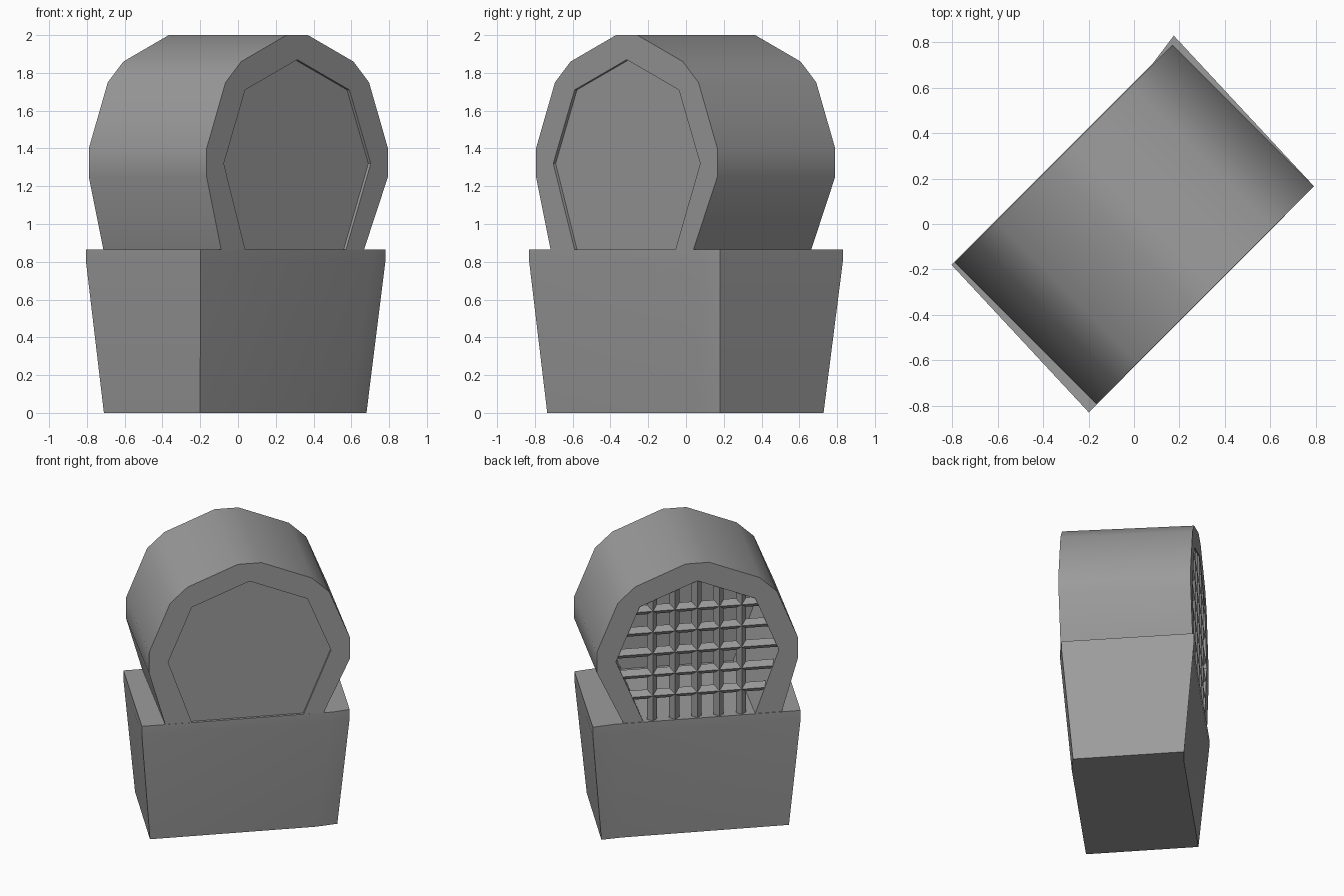
import bpy
import bmesh
import math
from mathutils import Matrix

default = bpy.data.objects.get("Cube")
if default:
    bpy.data.objects.remove(default)

TURN = Matrix.Rotation(math.radians(45), 4, "Z")
FLOOR, FRONT, BACK = 0.865, -0.444, 0.438

grey = bpy.data.materials.new("plain_grey")
grey.use_nodes = True
grey.diffuse_color = (0.33, 0.33, 0.33, 1)
grey.node_tree.nodes["Principled BSDF"].inputs["Base Color"].default_value = grey.diffuse_color


def finish(name, bm):
    """Turn the part into place and make it a smooth-shaded object."""
    bmesh.ops.recalc_face_normals(bm, faces=bm.faces)
    bm.transform(TURN)
    mesh = bpy.data.meshes.new(name)
    bm.to_mesh(mesh)
    bm.free()
    mesh.materials.append(grey)
    obj = bpy.data.objects.new(name, mesh)
    bpy.context.collection.objects.link(obj)
    bpy.ops.object.select_all(action="DESELECT")
    obj.select_set(True)
    bpy.context.view_layer.objects.active = obj
    bpy.ops.object.shade_smooth_by_angle(angle=math.radians(30))


def loft(name, loops):
    """Join matching closed loops with quads and cap both ends."""
    bm = bmesh.new()
    rings = [[bm.verts.new(p) for p in loop] for loop in loops]
    count = len(rings[0])
    for low, high in zip(rings, rings[1:]):
        for i in range(count):
            j = (i + 1) % count
            bm.faces.new((low[i], low[j], high[j], high[i]))
    bm.faces.new(rings[0])
    bm.faces.new(rings[-1])
    finish(name, bm)


def extrude_profile(name, profile, y0, y1):
    loft(name, [[(x, y, z) for x, z in profile] for y in (y0, y1)])


def bar(bm, start, end, along_x):
    """Diamond-section bar between two points of the grille plane."""
    (x0, z0), (x1, z1) = start, end
    place = Matrix.Translation(((x0 + x1) / 2, BACK - 0.036, (z0 + z1) / 2))
    if along_x:
        place = place @ Matrix.Rotation(math.radians(90), 4, "Y")
    bmesh.ops.create_cone(bm, cap_ends=True, segments=4, radius1=0.034, radius2=0.034,
                          depth=(x1 - x0) + (z1 - z0), matrix=place)


def lerp(value, a, b, c, d):
    return c + (d - c) * (value - a) / (b - a)


# Tapered base with a short upright rim
top = [(-0.728, -0.446), (0.56, -0.444), (0.679, -0.424),
       (0.711, 0.463), (0.56, 0.442), (-0.696, 0.442)]
bottom = [(-0.661, -0.378), (0.46, -0.375), (0.608, -0.354),
          (0.64, 0.39), (0.5, 0.378), (-0.629, 0.375)]
loft("base", [[(x, y, z) for x, y in plan]
              for plan, z in ((bottom, 0), (top, 0.8), (top, FLOOR))])

# Hollow faceted arch, open at both ends
half = [(0.679, 1.25), (0.679, 1.4), (0.537, 1.75), (0.42, 1.86), (0.08, 2.0)]
outer = [(0.5, FLOOR)] + half + [(-x, z) for x, z in reversed(half)] + [(-0.57, FLOOR)]
opening = [(-0.39, FLOOR), (-0.55, 1.32), (-0.39, 1.71), (0, 1.87),
           (0.39, 1.71), (0.55, 1.32), (0.365, FLOOR)]
extrude_profile("arch", outer + opening, FRONT, BACK)

# Closed panel set just inside the front opening
extrude_profile("front_panel", opening, FRONT + 0.018, FRONT + 0.038)

# Grille in the back opening
bm = bmesh.new()
for i in range(-2, 3):
    x = i * 0.15
    ceiling = lerp(abs(x), 0, 0.39, 1.87, 1.71) + 0.03
    bar(bm, (x, FLOOR - 0.02), (x, ceiling), False)
for i in range(5):
    z = 1.05 + i * 0.155
    if z < 1.32:
        reach = lerp(z, FLOOR, 1.32, 0.38, 0.55)
    else:
        reach = lerp(z, 1.32, 1.71, 0.55, 0.39)
    bar(bm, (-reach - 0.03, z), (reach + 0.03, z), True)
finish("back_grille", bm)
